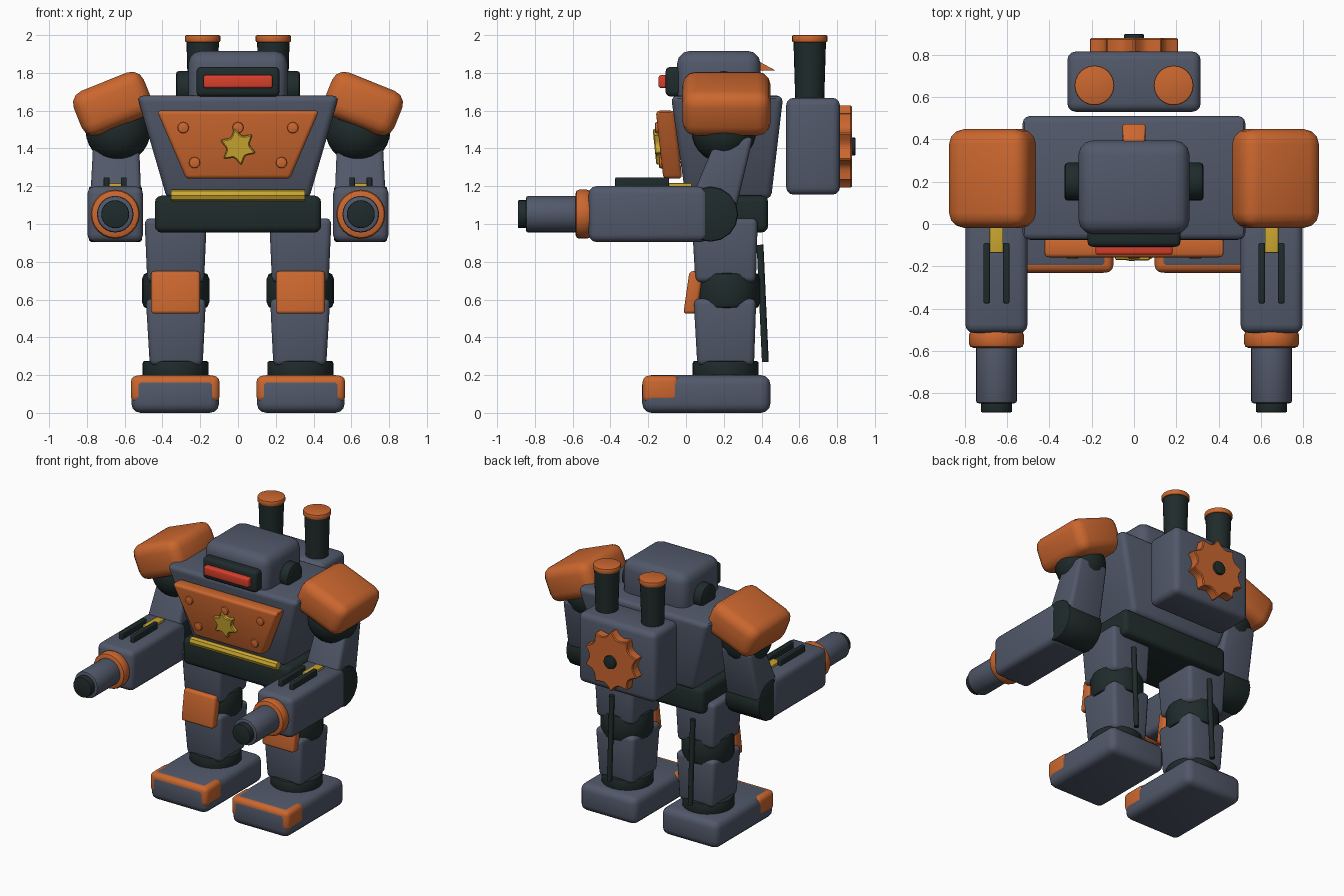
import bpy, bmesh, math
from mathutils import Matrix, Vector

if "Cube" in bpy.data.objects:
    bpy.data.objects.remove(bpy.data.objects["Cube"])


def material(name, rgb):
    m = bpy.data.materials.new(name)
    m.diffuse_color = (*rgb, 1)
    m.use_nodes = True
    m.node_tree.nodes["Principled BSDF"].inputs["Base Color"].default_value = m.diffuse_color
    return m


SLATE = material("slate", (0.082, 0.098, 0.142))
ORANGE = material("orange", (0.60, 0.135, 0.028))
DARK = material("dark_metal", (0.014, 0.024, 0.024))
YELLOW = material("yellow", (0.60, 0.39, 0.03))
RED = material("red", (0.68, 0.05, 0.025))


def finish(name, bm, mat, bevel=0.0, segs=3, matrix=None):
    """Bevel the hard edges, shade, and add the part to the scene."""
    bmesh.ops.recalc_face_normals(bm, faces=bm.faces)
    if bevel:
        hard = [e for e in bm.edges if e.calc_face_angle(0) > math.radians(50)]
        bmesh.ops.bevel(bm, geom=hard, offset=bevel, segments=segs,
                        profile=0.5, affect='EDGES', clamp_overlap=True)
    if matrix:
        bm.transform(matrix)
    me = bpy.data.meshes.new(name)
    bm.to_mesh(me)
    bm.free()
    me.materials.append(mat)
    ob = bpy.data.objects.new(name, me)
    bpy.context.collection.objects.link(ob)
    bpy.ops.object.select_all(action='DESELECT')
    ob.select_set(True)
    bpy.context.view_layer.objects.active = ob
    bpy.ops.object.shade_smooth_by_angle(angle=math.radians(35))
    return ob


def taper(name, mat, low, high, z0, z1, bevel=0.03, matrix=None):
    """Box whose bottom and top rectangles (x0, x1, y0, y1) differ."""
    bm = bmesh.new()
    rings = []
    for (x0, x1, y0, y1), z in ((low, z0), (high, z1)):
        rings.append([bm.verts.new(p) for p in
                      ((x0, y0, z), (x1, y0, z), (x1, y1, z), (x0, y1, z))])
    a, b = rings
    bm.faces.new(a[::-1])
    bm.faces.new(b)
    for i in range(4):
        j = (i + 1) % 4
        bm.faces.new((a[i], a[j], b[j], b[i]))
    return finish(name, bm, mat, bevel, 3, matrix)


def box(name, mat, x, y, z, bevel=0.03, matrix=None):
    r = (*x, *y)
    return taper(name, mat, r, r, *z, bevel, matrix)


def rod(name, mat, p0, p1, r0, r1=None, bevel=0.0, sides=24):
    """Cylinder or cone from p0 to p1."""
    p0, p1 = Vector(p0), Vector(p1)
    d = p1 - p0
    bm = bmesh.new()
    bmesh.ops.create_cone(bm, cap_ends=True, segments=sides, radius1=r0,
                          radius2=r0 if r1 is None else r1, depth=d.length)
    m = Matrix.Translation((p0 + p1) / 2) @ d.to_track_quat('Z', 'Y').to_matrix().to_4x4()
    return finish(name, bm, mat, bevel, 2, m)


def scalloped(name, mat, centre, points, r_out, r_in, thick, turn=0.0, tilt=0.0, bevel=0.006):
    """Flat wheel facing y, with sharp points and concave arcs between them."""
    bm = bmesh.new()
    steps = 6
    n = points * steps
    vs = []
    for i in range(n):
        t = (i % steps) / steps * 2 - 1
        r = r_in + (r_out - r_in) * t * t
        a = turn + math.tau * i / n
        vs.append(bm.verts.new((r * math.cos(a), -thick / 2, r * math.sin(a))))
    f = bm.faces.new(vs)
    ext = bmesh.ops.extrude_face_region(bm, geom=[f])["geom"]
    bmesh.ops.translate(bm, vec=(0, thick, 0),
                        verts=[v for v in ext if isinstance(v, bmesh.types.BMVert)])
    m = Matrix.Translation(centre) @ Matrix.Rotation(tilt, 4, 'X')
    return finish(name, bm, mat, bevel, 1, m)


def span(s, a, b):
    return tuple(sorted((s * a, s * b)))


# Torso, pelvis and belt bar
taper("torso", SLATE, (-.375, .375, .0, .45), (-.535, .535, -.08, .515), 1.13, 1.68, .035)
box("pelvis", DARK, (-.44, .44), (-.03, .435), (.955, 1.15), .035)
rod("belt_bar", YELLOW, (-.355, -.035, 1.152), (.355, -.035, 1.152), .031, sides=8, bevel=.005)

# Chest plate with rivets and badge
taper("chest_plate", ORANGE, (-.275, .275, -.12, -.02), (-.43, .43, -.16, -.06), 1.24, 1.6, .02)


def plate_y(z):
    return -.12 - (z - 1.24) / .36 * .04


for x, z in ((-.29, 1.51), (0, 1.51), (.29, 1.51), (-.23, 1.325), (.23, 1.325)):
    rod("rivet", ORANGE, (x, plate_y(z) + .02, z), (x, plate_y(z) - .014, z), .03, bevel=.008, sides=12)
scalloped("badge", YELLOW, (0, plate_y(1.41) - .008, 1.41), 6, .10, .062, .04,
          math.radians(40), math.radians(6))

# Head, visor, ear caps and rear crest
box("head", SLATE, (-.263, .263), (-.048, .395), (1.58, 1.917), .07)
box("visor_frame", DARK, (-.22, .22), (-.108, .0), (1.675, 1.832), .025)
box("visor", RED, (-.183, .183), (-.145, -.07), (1.72, 1.788), .012)
for s in (-1, 1):
    rod("ear_cap", DARK, (s * .2, .2, 1.72), (s * .328, .2, 1.72), .09, bevel=.015, sides=16)
taper("crest", ORANGE, (-.055, .055, .33, .475), (-.045, .045, .33, .35), 1.812, 1.88, .006)

# Backpack, wheel and exhausts
box("backpack", SLATE, (-.315, .315), (.53, .815), (1.155, 1.668), .04)
scalloped("back_wheel", ORANGE, (0, .838, 1.41), 10, .222, .178, .08, math.radians(18))
rod("wheel_hub", DARK, (0, .80, 1.41), (0, .897, 1.41), .048, bevel=.006, sides=16)
for s in (-1, 1):
    rod("exhaust", DARK, (s * .187, .655, 1.6), (s * .187, .655, 1.965), .075, .086)
    rod("exhaust_cap", ORANGE, (s * .187, .655, 1.962), (s * .187, .655, 2.0), .094, bevel=.008)

for s in (-1, 1):
    # Shoulder joint and tilted shoulder pad
    bm = bmesh.new()
    bmesh.ops.create_uvsphere(bm, u_segments=24, v_segments=14, radius=.172)
    finish("shoulder_joint", bm, DARK, matrix=Matrix.Translation((s * .635, .2, 1.495)))
    tilt = Matrix.Translation((s * .663, .215, 1.637)) @ Matrix.Rotation(s * math.radians(22), 4, 'Y')
    box("shoulder_pad", ORANGE, (-.2, .2), (-.233, .233), (-.125, .125), .07, tilt)

    # Upper arm, elbow and forearm
    taper("upper_arm", SLATE, (*span(s, .51, .785), .005, .265), (*span(s, .525, .765), .165, .355),
          1.08, 1.46, .025)
    rod("elbow", DARK, (s * .508, .13, 1.052), (s * .79, .13, 1.052), .146, bevel=.012, sides=16)
    box("forearm", SLATE, span(s, .503, .797), (-.515, .12), (.905, 1.2), .04)

    # Cannon on the forearm
    c = s * .65
    rod("barrel_collar", ORANGE, (c, -.505, 1.052), (c, -.585, 1.052), .13, bevel=.02)
    rod("barrel", SLATE, (c, -.5, 1.052), (c, -.847, 1.052), .097, bevel=.012)
    rod("muzzle", DARK, (c, -.8, 1.052), (c, -.89, 1.052), .074, bevel=.006)
    box("sight_block", YELLOW, (c - .032, c + .032), (-.135, .03), (1.18, 1.216), .004)
    for o in (-.046, .046):
        box("sight_rail", DARK, (c + o - .015, c + o + .015), (-.375, -.09), (1.18, 1.247), .007)

    # Leg
    taper("thigh", SLATE, (*span(s, .18, .48), .05, .37), (*span(s, .165, .495), .03, .38),
          .69, 1.03, .03)
    rod("knee_joint", DARK, (s * .33, .215, .55), (s * .33, .215, .745), .178, bevel=.035, sides=20)
    taper("shin", SLATE, (*span(s, .187, .467), .06, .36), (*span(s, .17, .488), .04, .372),
          .25, .605, .03)
    taper("knee_pad", ORANGE, (*span(s, .2, .46), -.014, .06), (*span(s, .2, .46), .018, .09),
          .525, .75, .018)
    rod("ankle", DARK, (s * .33, .21, .18), (s * .33, .21, .275), .175, bevel=.012)
    rod("leg_piston", DARK, (s * .33, .392, .89), (s * .33, .42, .27), .018, sides=12)

    # Foot with a toe cap showing along its edges
    box("foot", SLATE, span(s, .1, .565), (-.232, .447), (0, .2), .05)
    box("toe_cap", ORANGE, span(s, .098, .567), (-.229, -.035), (.055, .197), .032)
